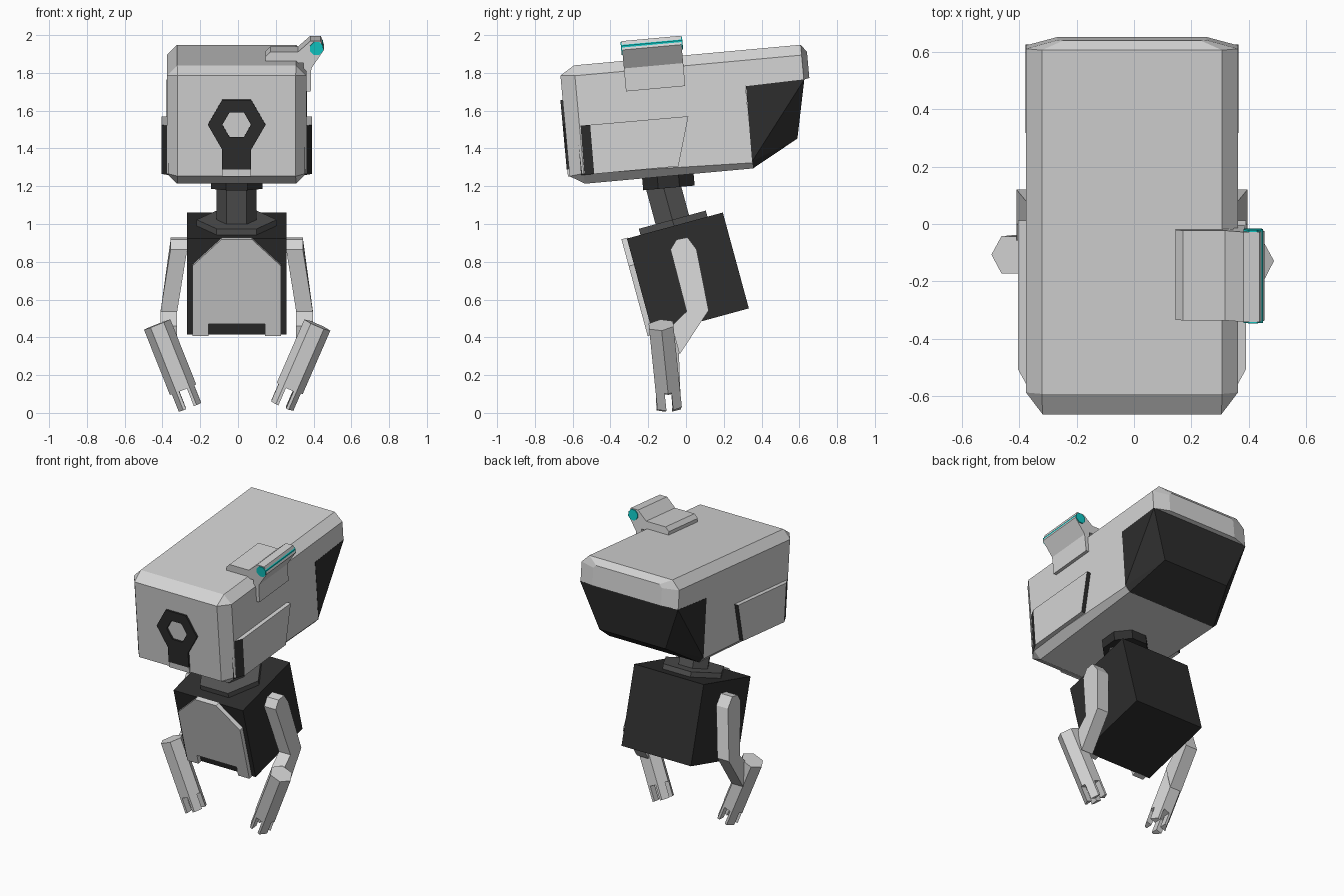
import bpy, bmesh, math
from mathutils import Matrix, Vector

if "Cube" in bpy.data.objects:
    bpy.data.objects.remove(bpy.data.objects["Cube"])


def material(name, rgb):
    m = bpy.data.materials.new(name)
    m.diffuse_color = (*rgb, 1)
    m.use_nodes = True
    m.node_tree.nodes["Principled BSDF"].inputs["Base Color"].default_value = m.diffuse_color
    return m


LIGHT = material("light grey", (0.66, 0.66, 0.66))
DARK = material("near black", (0.026, 0.026, 0.026))
MID = material("dark grey", (0.09, 0.09, 0.09))
TEAL = material("teal", (0.005, 0.58, 0.56))

CX = -0.007
HEAD = Matrix.Translation((CX, 0, 1.5)) @ Matrix.Rotation(math.radians(5.2), 4, 'X')
BODY = Matrix.Translation((CX, 0.01, 0.738)) @ Matrix.Rotation(math.radians(15.2), 4, 'X')


def finish(name, bm, mats, matrix=Matrix(), rule=None):
    bmesh.ops.recalc_face_normals(bm, faces=bm.faces)
    bm.normal_update()
    if rule:
        for f in bm.faces:
            f.material_index = rule(f)
    me = bpy.data.meshes.new(name)
    bm.to_mesh(me)
    bm.free()
    for m in mats:
        me.materials.append(m)
    ob = bpy.data.objects.new(name, me)
    ob.matrix_world = matrix
    bpy.context.collection.objects.link(ob)
    return ob


def add_hull(bm, pts):
    vs = [bm.verts.new(p) for p in pts]
    r = bmesh.ops.convex_hull(bm, input=vs)
    junk = {v for v in r["geom_interior"] + r["geom_unused"]
            if isinstance(v, bmesh.types.BMVert) and not v.link_faces}
    bmesh.ops.delete(bm, geom=list(junk), context='VERTS')


def hulls(name, groups, mat, matrix=Matrix(), rule=None, mats=None):
    """One object made of convex blocks."""
    bm = bmesh.new()
    for pts in groups:
        add_hull(bm, pts)
    bmesh.ops.dissolve_limit(bm, angle_limit=0.01, verts=bm.verts, edges=bm.edges)
    return finish(name, bm, mats or [mat], matrix, rule)


def prism(name, polys, a, b, place, mat, matrix=Matrix()):
    """Extrude joined 2D polygons from depth a to b; place(p, q, depth) gives 3D."""
    bm = bmesh.new()
    cache, edges = {}, {}

    def vert(p, d):
        key = (round(p[0], 4), round(p[1], 4), d)
        if key not in cache:
            cache[key] = bm.verts.new(place(p[0], p[1], d))
        return cache[key]
    for poly in polys:
        for d in (a, b):
            bm.faces.new([vert(p, d) for p in poly])
        for p, q in zip(poly, poly[1:] + poly[:1]):
            k = frozenset((vert(p, a), vert(q, a)))
            edges.setdefault(k, []).append((p, q))
    for use in edges.values():
        if len(use) == 1:
            p, q = use[0]
            bm.faces.new([vert(p, a), vert(q, a), vert(q, b), vert(p, b)])
    return finish(name, bm, [mat], matrix)


def cylinder(name, r, h, n, mat, matrix, turn=0.0):
    ring = [(r * math.cos(turn + i * math.tau / n), r * math.sin(turn + i * math.tau / n))
            for i in range(n)]
    return prism(name, [ring], -h / 2, h / 2, lambda p, q, d: (p, q, d), mat, matrix)


def section(s, hx, t0, t1, c0, c1):
    """Chamfered cross-section of the head at length s."""
    return [(k * x, s, t) for k in (-1, 1) for x, t in
            ((hx - c0, t0), (hx, t0 + c0), (hx, t1 - c1), (hx - c1, t1))]


# Head shell: main block plus upper rear overhang
main = section(-0.636, 0.312, -0.19, 0.345, 0, 0) \
    + section(-0.56, 0.37, -0.237, 0.392, 0.055, 0.055) \
    + section(0.335, 0.37, -0.237, 0.392, 0.03, 0.055)
rear = section(0.33, 0.37, 0.2, 0.392, 0, 0.055) \
    + section(0.645, 0.37, 0.207, 0.392, 0, 0.055) \
    + section(0.675, 0.26, 0.213, 0.352, 0, 0.02)
hulls("head_shell", [main, rear], LIGHT, HEAD)

# Dark tapered lower rear of the head
jaw = [(k * x, s, t) for k in (-1, 1) for x, s, t in
       ((0.371, 0.337, 0.2), (0.371, 0.648, 0.208), (0.25, 0.583, -0.101),
        (0.371, 0.333, -0.2), (0.34, 0.333, -0.238))]
hulls("head_rear_jaw", [jaw], DARK, HEAD)

# Side panels with dark end faces
side = []
for k in (-1, 1):
    side.append([(k * x, s, t) for x, s, t in (
        (0.36, -0.575, -0.19), (0.36, -0.572, 0.071), (0.398, -0.505, -0.19), (0.398, -0.503, 0.071),
        (0.36, 0.019, 0.069), (0.398, 0.019, 0.069), (0.36, -0.058, -0.19), (0.398, -0.058, -0.19))])
hulls("head_side_panels", side, LIGHT, HEAD, mats=[LIGHT, DARK],
      rule=lambda f: 1 if abs(f.normal.y) > 0.3 else 0)

# Front hexagon ring with stem, and a light tab under it
hexa = [(math.cos(i * math.pi / 3), math.sin(i * math.pi / 3)) for i in range(6)]
R, r, ZC = 0.153, 0.076, 0.084
ring = []
for p, q in zip(hexa, hexa[1:] + hexa[:1]):
    ring.append([(p[0] * R, p[1] * R + ZC), (q[0] * R, q[1] * R + ZC),
                 (q[0] * r, q[1] * r + ZC), (p[0] * r, p[1] * r + ZC)])
foot = ZC - R * math.sin(math.pi / 3)
w = R / 2
ring.append([(-w, foot), (w, foot), (w, -0.153), (-w, -0.153)])
front = lambda p, q, d: (p, d, q)
prism("face_ring", ring, -0.648, -0.63, front, DARK, HEAD)
prism("face_tab", [[(-w, -0.153), (w, -0.153), (w, -0.192), (-w, -0.192)]],
      -0.645, -0.63, front, LIGHT, HEAD)

# Sensor housing on the top right edge, with teal lens at both ends
housing = [(0.152, 0.38), (0.152, 0.415), (0.178, 0.44), (0.325, 0.44), (0.39, 0.497),
           (0.445, 0.497), (0.462, 0.45), (0.395, 0.352), (0.392, 0.23), (0.355, 0.23), (0.355, 0.38)]
prism("sensor_housing", [housing], -0.298, 0.017, front, LIGHT, HEAD)
cylinder("sensor_lens", 0.037, 0.327, 8, TEAL,
         HEAD @ Matrix.Translation((0.423, -0.14, 0.458)) @ Matrix.Rotation(math.pi / 2, 4, 'X'),
         math.pi / 8)

# Neck: collar under head, hexagonal column, base ring
cylinder("neck_collar", 0.148, 0.075, 8, DARK,
         HEAD @ Matrix.Translation((0, -0.118, -0.262)), math.pi / 8)
cylinder("neck_column", 0.106, 0.26, 6, MID, BODY @ Matrix.Translation((0, -0.005, 0.37)))
cylinder("neck_base", 0.212, 0.035, 6, MID, BODY @ Matrix.Translation((0, -0.005, 0.279)))

# Body cube and front plate with notch
h = 0.263
hulls("body", [[(x, y, z) for x in (-h, h) for y in (-h, h) for z in (-h, h)]], DARK, BODY)
chest = [(-0.235, -0.264), (-0.235, 0.12), (-0.08, 0.267), (0.08, 0.267), (0.235, 0.12),
         (0.235, -0.264), (0.15, -0.264), (0.15, -0.198), (-0.15, -0.198), (-0.15, -0.264)]
prism("chest_plate", [chest], -0.292, -0.26, front, LIGHT, BODY)

# Arms: bent bar leaning outwards, then hexagonal hand with four prongs
arm = [(-0.082, 0.865), (-0.05, 0.918), (0.008, 0.929), (0.056, 0.865), (0.12, 0.542),
       (-0.034, 0.31), (-0.075, 0.46), (0.003, 0.537)]
hands = {-1: ((-0.428, -0.108, 0.468), (-0.254, -0.092, 0.03)),
         1: ((0.420, -0.132, 0.465), (0.234, -0.088, 0.038))}
for k, label in ((-1, "left"), (1, "right")):
    def lean(p, q, d):
        return (CX + k * (d + (0 if q > 0.8 else 0.053)), p, q)
    prism(label + "_arm", [arm], 0.262, 0.35, lean, LIGHT)

    top, end = (Vector(v) for v in hands[k])
    axis = (end - top).normalized()
    length = (end - top).length
    ex = (Vector((1, 0, 0)) - axis * axis.x).normalized()
    ey = axis.cross(ex)
    rot = Matrix((ex, ey, axis)).transposed().to_4x4()
    palm = [(x * 0.075, y * 0.075, z) for x, y in hexa for z in (0, length - 0.1)]
    groups = [palm]
    for sx in (-1, 1):
        for sy in (-1, 1):
            groups.append([(sx * x, sy * y, z) for z in (length - 0.101, length) for x, y in
                           ((0.022, 0.018), (0.064, 0.018), (0.0375, 0.065), (0.022, 0.065))])
    hulls(label + "_hand", groups, LIGHT, Matrix.Translation(top) @ rot)
